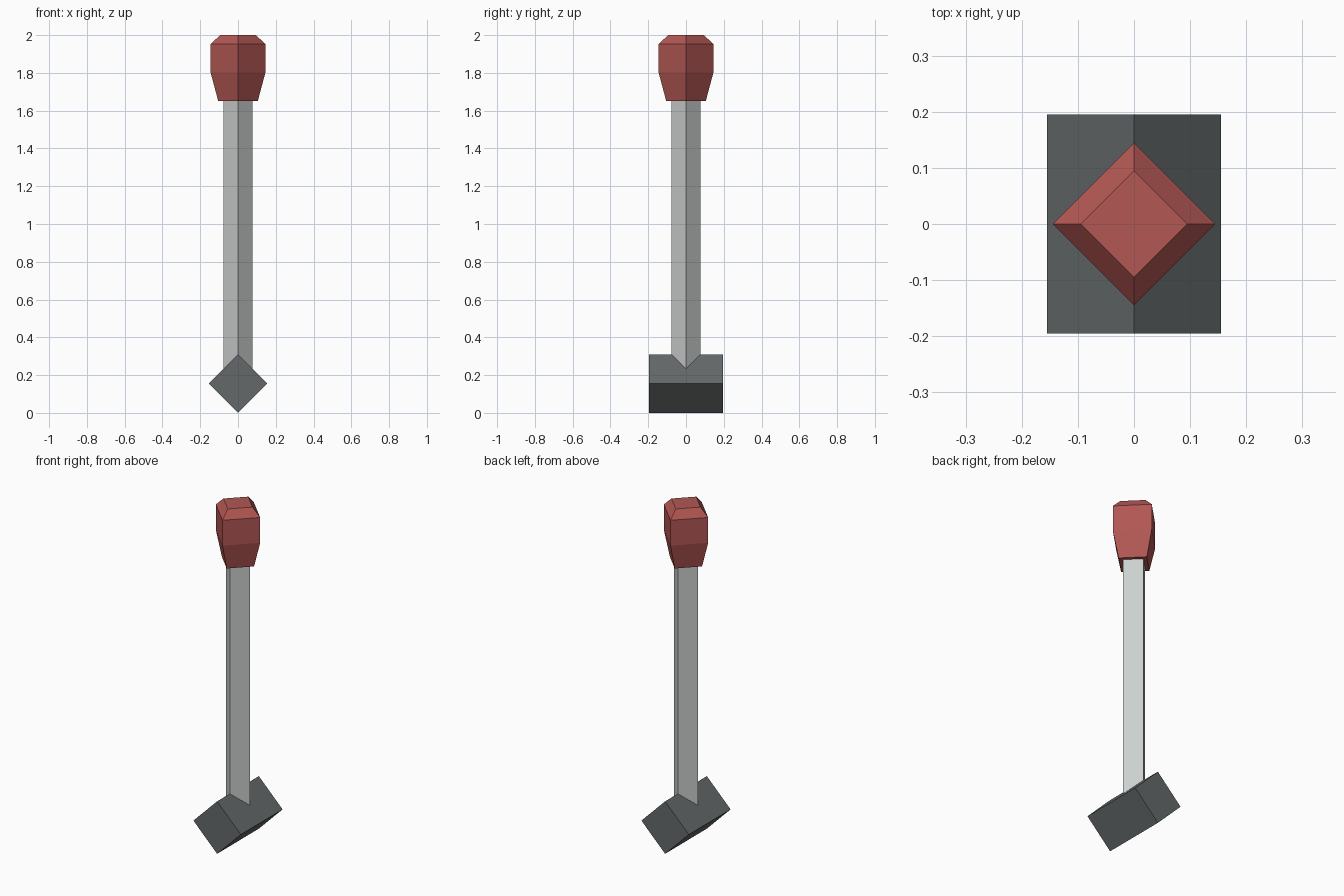
import bpy, bmesh, math
from mathutils import Matrix

if "Cube" in bpy.data.objects:
    bpy.data.objects.remove(bpy.data.objects["Cube"])


def material(name, rgb):
    """Flat colour from 0-255 sRGB values, stored as linear."""
    m = bpy.data.materials.new(name)
    lin = [((c / 255 + 0.055) / 1.055) ** 2.4 for c in rgb]
    m.diffuse_color = (*lin, 1)
    m.use_nodes = True
    m.node_tree.nodes["Principled BSDF"].inputs["Base Color"].default_value = m.diffuse_color
    return m


def diamond_loft(name, rings, mat, matrix=Matrix()):
    """Closed four-sided solid from (radius, height) rings, corners on the axes."""
    bm = bmesh.new()
    loops = [[bm.verts.new((r * math.cos(i * math.pi / 2),
                            r * math.sin(i * math.pi / 2), z)) for i in range(4)]
             for r, z in rings]
    for a, b in zip(loops, loops[1:]):
        for i in range(4):
            j = (i + 1) % 4
            bm.faces.new((a[i], a[j], b[j], b[i]))
    bm.faces.new(loops[0][::-1])
    bm.faces.new(loops[-1])
    bm.transform(matrix)
    bmesh.ops.recalc_face_normals(bm, faces=bm.faces)
    mesh = bpy.data.meshes.new(name)
    bm.to_mesh(mesh)
    bm.free()
    mesh.materials.append(mat)
    obj = bpy.data.objects.new(name, mesh)
    bpy.context.collection.objects.link(obj)
    return obj


red = material("grip red", (178, 87, 83))
steel = material("light steel", (204, 208, 206))
dark = material("dark iron", (100, 105, 105))

# Pivot: square bar lying along y, standing on one edge
R = 0.155
diamond_loft("pivot_bar", [(R, -0.195), (R, 0.195)], dark,
             Matrix.Translation((0, 0, R)) @ Matrix.Rotation(math.pi / 2, 4, 'X'))

# Shaft: thin square rod from the pivot centre into the grip
diamond_loft("lever_shaft", [(0.077, R), (0.077, 1.7)], steel)

# Grip: tapered knob with chamfered top
diamond_loft("lever_grip",
             [(0.105, 1.652), (0.145, 1.802), (0.145, 1.952), (0.095, 2.0)], red)
